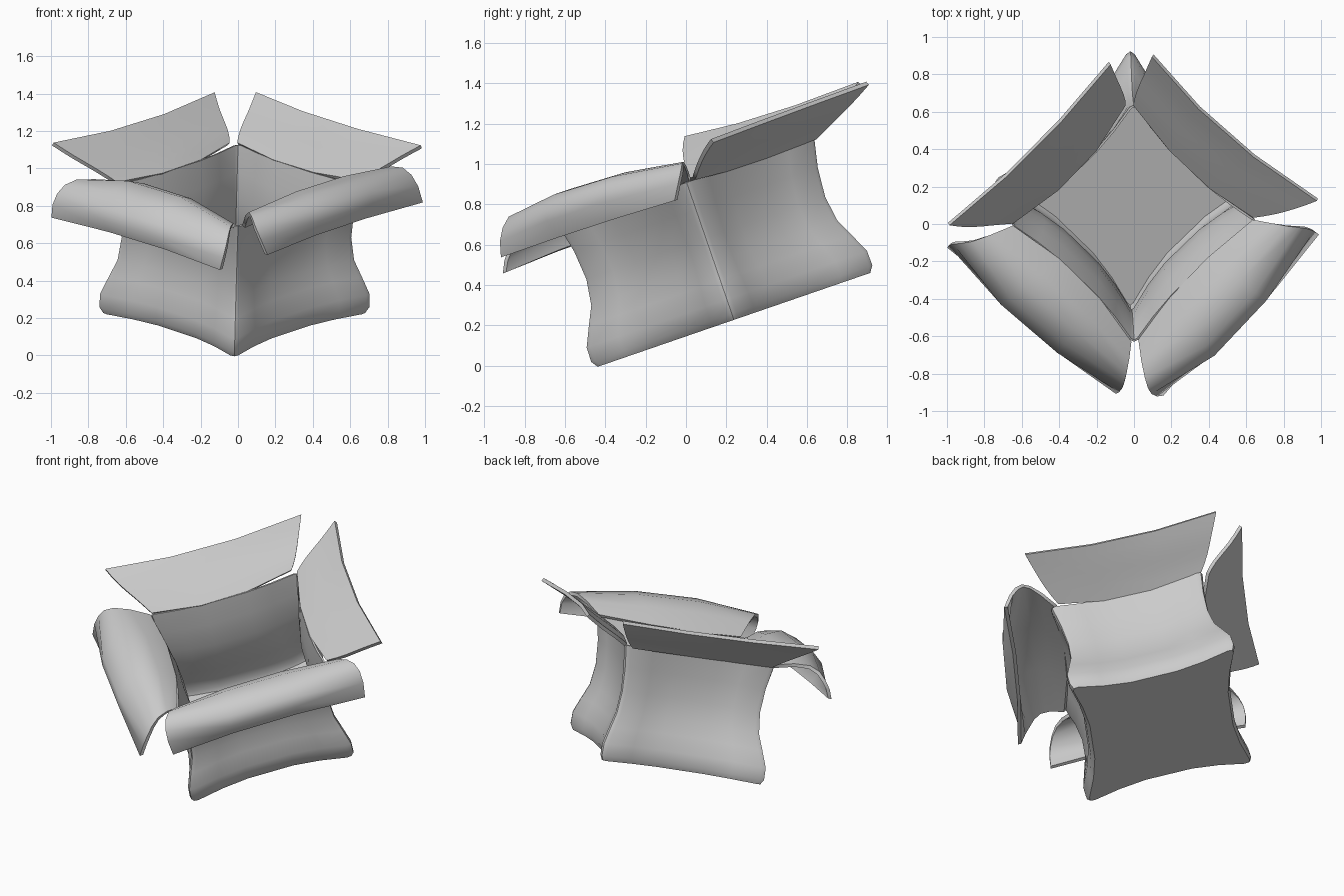
import bpy, bmesh, math
from mathutils import Vector, Matrix

if "Cube" in bpy.data.objects:
    bpy.data.objects.remove(bpy.data.objects["Cube"])


def make_object(name, verts, faces, thickness, offset, angle):
    bm = bmesh.new()
    vs = [bm.verts.new(v) for v in verts]
    for f in faces:
        bm.faces.new([vs[i] for i in f])
    bmesh.ops.recalc_face_normals(bm, faces=bm.faces)
    mesh = bpy.data.meshes.new(name)
    bm.to_mesh(mesh)
    bm.free()
    ob = bpy.data.objects.new(name, mesh)
    bpy.context.collection.objects.link(ob)
    sol = ob.modifiers.new("thickness", 'SOLIDIFY')
    sol.thickness = thickness
    sol.offset = offset
    bpy.ops.object.select_all(action='DESELECT')
    ob.select_set(True)
    bpy.context.view_layer.objects.active = ob
    bpy.ops.object.modifier_apply(modifier=sol.name)
    bpy.ops.object.shade_smooth_by_angle(angle=math.radians(angle))
    return ob


# Box body: pinched square rings on a tilted base, closed by the floor
tilt = Matrix.Translation((0, 0.235, 0.235)) @ Matrix.Rotation(math.radians(19), 4, 'X')
# columns: half diagonal, height, pinch of the side middles
profile = [(0.742, -0.008, 0.092), (0.765, 0.025, 0.09), (0.763, 0.10, 0.09), (0.715, 0.2, 0.085),
           (0.67, 0.29, 0.08), (0.65, 0.42, 0.075), (0.663, 0.57, 0.065), (0.695, 0.712, 0.055)]
steps = [0, 0.045, 0.2, 0.36, 0.64, 0.8, 0.955]
verts, faces = [], []
for radius, h, pinch in profile:
    shift = -0.02 * (1 - h / 0.7)
    for side in range(4):
        a = Vector((math.cos(side * math.pi / 2), math.sin(side * math.pi / 2), 0)) * radius
        b = Vector((-a.y, a.x, 0))
        inward = -(a + b).normalized()
        for t in steps:
            p = a.lerp(b, t) + inward * pinch * (1 - (2 * t - 1) ** 2)
            if t == 0:
                p *= 0.963
            verts.append(tilt @ Vector((p.x * 0.98 + shift, p.y, h)))
n = 4 * len(steps)
for r in range(len(profile) - 1):
    for i in range(n):
        j = (i + 1) % n
        faces.append((r * n + i, r * n + j, (r + 1) * n + j, (r + 1) * n + i))
faces.append(tuple(range(n)))
make_object("box_body", verts, faces, 0.012, -1, 48)


# Flaps: a hinge-to-tip profile at each end and in the middle, blended along the length
def rounded(points):
    a, b, c, d = [Vector(p) for p in points]
    return [a, (3 * a + 6 * b - c) / 8, b, (9 * b + 9 * c - a - d) / 16, c,
            (3 * d + 6 * c - b) / 8, d]


def flap(name, start, middle, end, segments=3):
    start, middle, end = rounded(start), rounded(middle), rounded(end)
    verts, faces = [], []
    k = len(start)
    for s in range(segments + 1):
        t = s / segments
        w = ((1 - t) * (1 - 2 * t), 4 * t * (1 - t), t * (2 * t - 1))
        for a, m, b in zip(start, middle, end):
            verts.append(a * w[0] + m * w[1] + b * w[2])
    for s in range(segments):
        for i in range(k - 1):
            q = s * k + i
            faces.append((q, q + 1, q + k + 1, q + k))
    make_object(name, verts, faces, 0.022, 0, 70)


flap("front_right_flap",
     [(.03, -.62, .69), (.06, -.82, .755), (.09, -.90, .68), (.15, -.91, .54)],
     [(.29, -.29, .80), (.44, -.44, .91), (.57, -.56, .83), (.53, -.48, .69)],
     [(.64, .02, .92), (.82, -.01, 1.00), (.92, -.02, .96), (.98, -.05, .82)])
flap("front_left_flap",
     [(-.65, -.01, .91), (-.86, -.09, .93), (-.96, -.10, .86), (-.99, -.12, .74)],
     [(-.29, -.29, .80), (-.45, -.45, .89), (-.56, -.56, .74), (-.53, -.50, .62)],
     [(-.02, -.63, .69), (-.04, -.79, .68), (-.06, -.87, .58), (-.09, -.90, .46)])
flap("back_left_flap",
     [(-.65, .01, .92), (-.76, .00, .99), (-.88, -.01, 1.06), (-.99, .00, 1.13)],
     [(-.30, .29, 1.00), (-.37, .33, 1.075), (-.45, .37, 1.155), (-.54, .40, 1.235)],
     [(-.05, .64, 1.13), (-.06, .70, 1.20), (-.10, .79, 1.30), (-.13, .86, 1.40)])
flap("back_right_flap",
     [(.00, .64, 1.13), (.02, .72, 1.21), (.06, .81, 1.30), (.10, .90, 1.40)],
     [(.30, .29, 1.00), (.36, .355, 1.08), (.42, .425, 1.16), (.49, .49, 1.25)],
     [(.64, .04, .93), (.76, .06, .99), (.87, .09, 1.055), (.98, .13, 1.115)])
